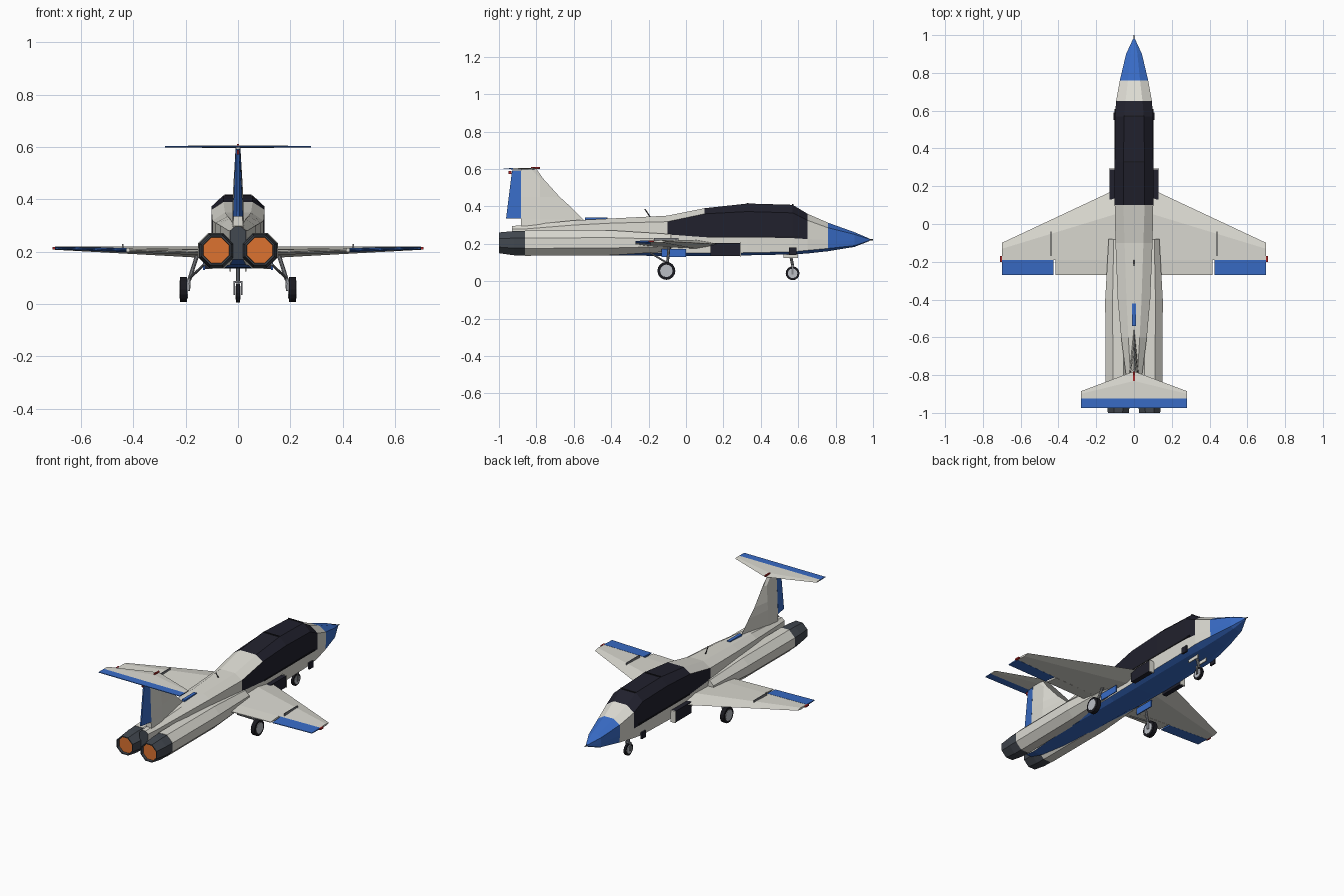
import bpy, bmesh, math
from mathutils import Vector

if "Cube" in bpy.data.objects:
    bpy.data.objects.remove(bpy.data.objects["Cube"])


def material(name, r, g, b):
    m = bpy.data.materials.new(name)
    m.use_nodes = True
    m.diffuse_color = (r, g, b, 1)
    m.node_tree.nodes["Principled BSDF"].inputs["Base Color"].default_value = (r, g, b, 1)
    return m


WHITE = material("off white paint", .72, .71, .65)
BLUE = material("blue paint", .04, .15, .57)
GLASS = material("dark canopy", .015, .015, .026)
STEEL = material("nozzle steel", .055, .065, .08)
GLOW = material("exhaust orange", .72, .17, .03)
RED = material("red light", .45, .02, .02)
STRUT = material("strut grey", .22, .23, .25)
HUB = material("hub silver", .5, .52, .56)
TYRE = material("tyre black", .01, .01, .014)


def finish(name, bm, mats, rule=None, mirror=False):
    bmesh.ops.recalc_face_normals(bm, faces=bm.faces)
    if rule:
        for f in bm.faces:
            f.material_index = rule(f.calc_center_median(), f.normal)
    mesh = bpy.data.meshes.new(name)
    bm.to_mesh(mesh)
    bm.free()
    for m in mats:
        mesh.materials.append(m)
    ob = bpy.data.objects.new(name, mesh)
    bpy.context.collection.objects.link(ob)
    if mirror:
        ob.modifiers.new("mirror", 'MIRROR').use_mirror_merge = False
    return ob


def loft(name, rings, mats, rule=None, mirror=False):
    """Skin a list of closed rings and cap both ends."""
    bm = bmesh.new()
    rows = [[bm.verts.new(p) for p in ring] for ring in rings]
    n = len(rows[0])
    for a, b in zip(rows, rows[1:]):
        for i in range(n):
            j = (i + 1) % n
            bm.faces.new((a[i], a[j], b[j], b[i]))
    bm.faces.new(rows[0])
    bm.faces.new(rows[-1])
    return finish(name, bm, mats, rule, mirror)


def box(name, center, size, mat, mirror=False):
    bm = bmesh.new()
    bmesh.ops.create_cube(bm, size=1)
    for v in bm.verts:
        v.co = Vector(center) + v.co * Vector(size)
    return finish(name, bm, [mat], None, mirror)


def rod(name, a, b, r, mat, mirror=False, sides=8):
    a, b = Vector(a), Vector(b)
    bm = bmesh.new()
    bmesh.ops.create_cone(bm, cap_ends=True, segments=sides, radius1=r, radius2=r, depth=(b - a).length)
    turn = (b - a).to_track_quat('Z', 'Y')
    for v in bm.verts:
        v.co = turn @ v.co + (a + b) / 2
    return finish(name, bm, [mat], None, mirror)


def octagon(y, x, z, r):
    turns = [math.pi * (i + .5) / 4 for i in range(8)]
    return [(x + r * math.cos(t), y, z + r * math.sin(t)) for t in turns]


def foil(x, front, back, z, t, tail):
    """Wing section: sharp front, thickest at a third, blunt back."""
    mid = front + (back - front) * .35
    return [(x, front, z), (x, mid, z + t), (x, back, z + tail),
            (x, back, z - tail), (x, mid, z - t)]


def flap(name, sections, mat):
    """Trailing edge panel from (x, front, back, z, half thickness)."""
    loft(name, [[(x, f, z + t), (x, b, z + .002), (x, b, z - .002), (x, f, z - t)]
                for x, f, b, z, t in sections], [mat], None, True)


# Fuselage: y, top z, top w, shoulder z, width, sill z, low z, belly w, belly z
stations = [
    (.98, .228, .003, .225, .005, .221, .217, .003, .214),
    (.9, .262, .018, .25, .042, .215, .19, .02, .183),
    (.76, .312, .032, .285, .075, .22, .175, .04, .16),
    (.65, .36, .045, .325, .095, .225, .165, .05, .148),
    (.57, .408, .052, .365, .1, .23, .157, .06, .143),
    (.33, .415, .056, .372, .102, .235, .152, .065, .138),
    (.1, .39, .056, .36, .102, .235, .15, .065, .135),
    (-.1, .35, .05, .318, .098, .25, .15, .065, .135),
    (-.4, .335, .04, .31, .086, .25, .15, .065, .137),
    (-.6, .325, .03, .3, .068, .25, .15, .06, .14),
    (-.85, .3, .016, .28, .036, .24, .175, .03, .15),
    (-.93, .295, .012, .28, .03, .24, .19, .02, .17)]
rings = []
for y, top, tw, sh, w, sill, low, bw, bot in stations:
    half = [(tw, top), (w, sh), (w, sill), (w * .97, low), (bw, bot)]
    rings.append([(x, y, z) for x, z in half] + [(-x, y, z) for x, z in reversed(half)])


def fuselage_paint(c, n):
    if c.y < -.9 and n.y < -.9:
        return 3
    if c.y > .76 or n.z < -.3:
        return 1
    if .1 < c.y < .65 and c.z > .24:
        return 2
    if -.1 < c.y < .1 and c.z > .24 and abs(n.x) > .9:
        return 2
    return 0


loft("fuselage", rings, [WHITE, BLUE, GLASS, STEEL], fuselage_paint)
rod("nose_probe", (0, .97, .221), (0, 1, .221), .003, STEEL)

# Canopy frames
for y, z in ((.57, .409), (.33, .416)):
    box("canopy_frame", (0, y, z), (.104, .008, .005), TYRE)
box("canopy_rail", (.1, .36, .236), (.008, .5, .008), TYRE, True)

# Engines
loft("engine_nacelle", [octagon(-.08, .088, .205, .05), octagon(-.4, .086, .205, .072),
                        octagon(-.86, .083, .203, .073)], [WHITE], None, True)
loft("exhaust_nozzle", [octagon(-.85, .083, .203, .071), octagon(-.92, .083, .203, .07),
                        octagon(-1, .083, .205, .06), octagon(-1, .083, .205, .054),
                        octagon(-.985, .083, .205, .052)],
     [STEEL, GLOW], lambda c, n: int(c.y < -.98 and n.y < -.99 and abs(c.x - .083) < .01 and abs(c.z - .205) < .01), True)

# Air intakes
box("intake", (.115, .21, .17), (.03, .16, .07), GLASS, True)
box("intake_lip", (.115, .291, .17), (.034, .006, .074), WHITE, True)

# Wings
loft("wing", [foil(.06, .2, -.19, .196, .024, .012), foil(.7, -.1, -.19, .213, .006, .004)],
     [WHITE], None, True)
flap("inner_flap", [(.06, -.19, -.27, .196, .012), (.415, -.19, -.27, .205, .008)], WHITE)
flap("aileron", [(.427, -.19, -.27, .206, .008), (.7, -.19, -.27, .213, .005)], BLUE)
box("wing_fence", (.44, -.105, .216), (.005, .13, .028), STRUT, True)
box("tip_light", (.705, -.185, .213), (.01, .03, .01), RED, True)

# Tail fin and rudder
fin = []
for z, front, t in ((.29, -.5, .024), (.33, -.55, .022), (.4, -.62, .02),
                    (.45, -.675, .018), (.55, -.765, .012), (.6, -.8, .009)):
    fin.append([(0, front, z), (t, -.78, z), (t * .8, -.882, z), (-t * .8, -.882, z), (-t, -.78, z)])
fin[-1] = [(x, min(y, -.8 - .03 * (x != 0)), z) for x, y, z in fin[-1]]
loft("tail_fin", fin, [WHITE])
loft("rudder", [[(t, -.882, z), (.004, back, z), (-.004, back, z), (-t, -.882, z)]
                for z, back, t in ((.335, -.962, .019), (.592, -.93, .009))], [BLUE])
box("fin_scoop", (0, -.48, .331), (.02, .12, .016), BLUE)

# Tailplane
loft("tailplane", [foil(0, -.78, -.925, .601, .005, .003), foil(.28, -.885, -.925, .601, .003, .003)],
     [WHITE], None, True)
flap("elevator", [(0, -.925, -.975, .601, .003), (.28, -.925, -.975, .601, .003)], BLUE)
box("tail_beacon", (0, -.805, .607), (.008, .05, .008), RED)
box("rear_light", (0, -.94, .58), (.008, .016, .016), RED)


# Landing gear
def wheel(name, x, y, z, r, w, mirror):
    rod(name + "_tyre", (x - w / 2, y, z), (x + w / 2, y, z), r, TYRE, mirror, 16)
    rod(name + "_hub", (x - w / 2 - .003, y, z), (x + w / 2 + .003, y, z), r * .7, HUB, mirror, 12)


wheel("main_wheel", .208, -.105, .055, .048, .026, True)
rod("main_strut", (.155, -.09, .19), (.187, -.1, .09), .008, STRUT, True)
rod("main_lower_leg", (.187, -.1, .095), (.19, -.105, .05), .007, HUB, True)
rod("main_brace", (.13, -.19, .15), (.183, -.105, .1), .005, STRUT, True)
box("main_gear_door", (.13, -.065, .15), (.006, .13, .042), BLUE, True)
wheel("nose_wheel", 0, .57, .042, .037, .014, False)
box("nose_fork", (.014, .57, .06), (.005, .012, .05), STRUT, True)
box("nose_fork_bridge", (0, .57, .084), (.033, .014, .008), STRUT)
rod("nose_strut", (0, .57, .085), (0, .555, .16), .008, STRUT)
box("nose_gear_door", (.03, .56, .138), (.005, .08, .03), WHITE, True)
box("side_step", (.104, .57, .16), (.01, .04, .04), GLASS, True)

# Aerial
rod("aerial", (0, -.19, .34), (0, -.22, .385), .003, TYRE)
